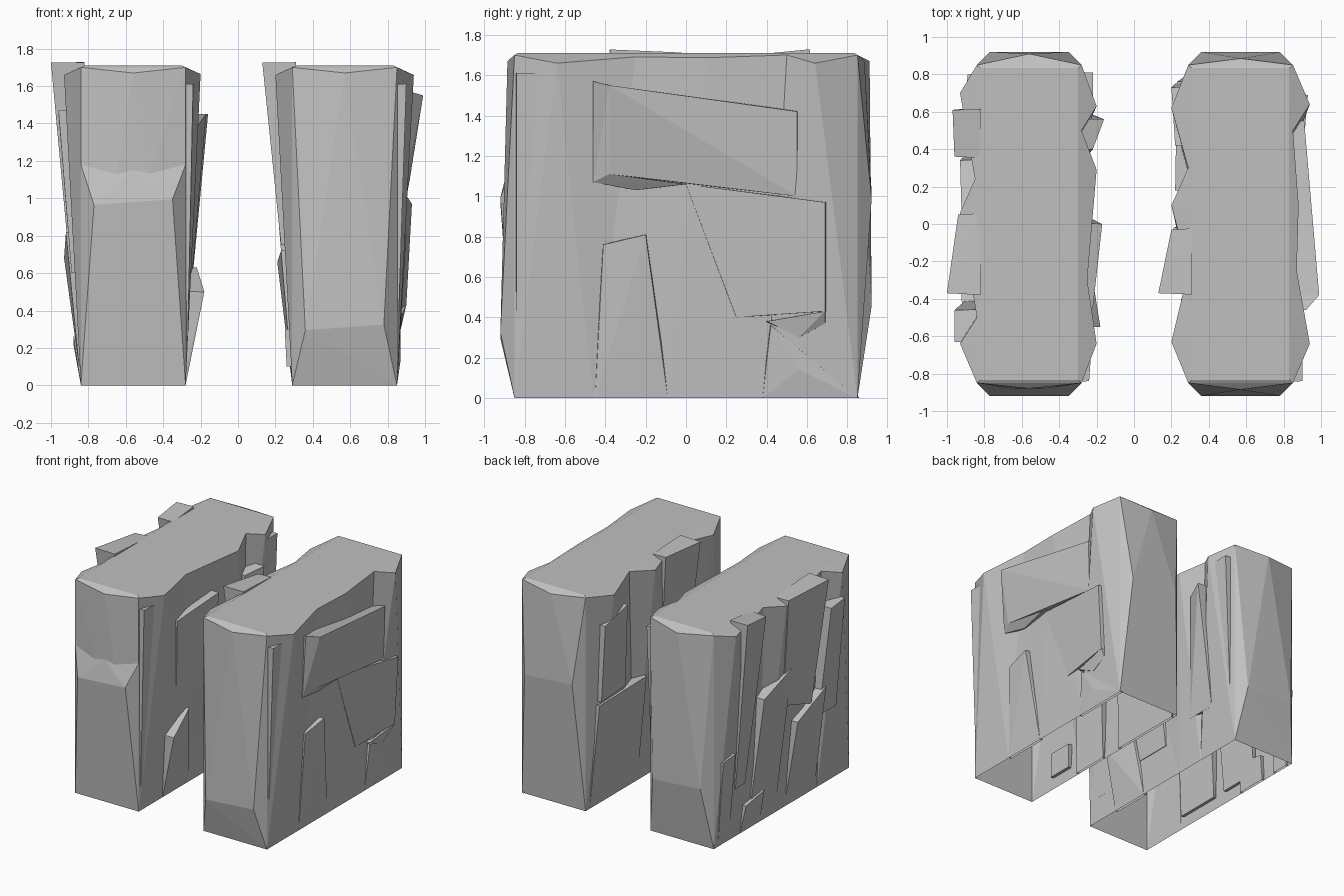
import bpy, bmesh

cube = bpy.data.objects.get("Cube")
if cube:
    bpy.data.objects.remove(cube, do_unlink=True)

stone = bpy.data.materials.new("grey_stone")
stone.use_nodes = True
GREY = (0.53, 0.53, 0.53, 1)
stone.diffuse_color = GREY
stone.node_tree.nodes["Principled BSDF"].inputs["Base Color"].default_value = GREY

HALF = 0.28   # half thickness of a wall at its foot
END = 0.85    # half length of a wall
CENTRE = {"left": 0.57, "right": -0.56}


def finish(name, bm, unwanted):
    """Remove open sides, then turn the mesh into an object."""
    bmesh.ops.recalc_face_normals(bm, faces=bm.faces)
    gone = [f for f in bm.faces if all(unwanted(v.co) for v in f.verts)]
    bmesh.ops.delete(bm, geom=gone, context='FACES')
    mesh = bpy.data.meshes.new(name)
    bm.to_mesh(mesh)
    bm.free()
    mesh.materials.append(stone)
    bpy.context.collection.objects.link(bpy.data.objects.new(name, mesh))


def on_ground(co):
    return co.z < 0.001


def on_end_plane(co):
    return abs(co.y) < END + 0.001


def hull(name, points, unwanted):
    bm = bmesh.new()
    for p in points:
        bm.verts.new(p)
    bmesh.ops.convex_hull(bm, input=bm.verts)
    loose = [v for v in bm.verts if not v.link_faces]
    bmesh.ops.delete(bm, geom=loose, context='VERTS')
    finish(name, bm, unwanted)


def core(block, plus, minus):
    """Wall body: side profiles of (top y, bulge, foot y), lofted from an open foot to the top."""
    cx = CENTRE[block]
    near, far = [(-END, 0, -END)], [(END, 0, END)]
    loop = [(1, p) for p in near + plus + far]
    loop += [(-1, p) for p in reversed(near + minus + far)]
    bm = bmesh.new()
    foot = [bm.verts.new((cx + s * HALF, p[2], 0)) for s, p in loop]
    brow = [bm.verts.new((cx + s * (HALF + p[1]), p[0], 1.70 - 0.45 * p[1])) for s, p in loop]
    crown = [bm.verts.new((cx + s * (HALF - 0.02), p[0] * 0.98, 1.71)) for s, p in loop]
    n = len(loop)
    for low, high in ((foot, brow), (brow, crown)):
        for i in range(n):
            j = (i + 1) % n
            bm.faces.new((low[i], low[j], high[j], high[i]))
    bm.faces.new(crown)
    bm.faces.new(foot[::-1])
    bmesh.ops.triangulate(bm, faces=bm.faces)
    finish(block + "_wall_core", bm, on_ground)


def end_cap(name, block, side, ridge, top, apex):
    """Bulging end of a wall, with a ridge across it at one height."""
    cx = CENTRE[block]
    pts = [(cx, side * apex, top - 0.03)]
    for s in (-1, 1):
        pts += [(cx + s * HALF, side * END, z) for z in (0, top)]
        pts.append((cx + s * (HALF - 0.07), side * 0.92, ridge - s * side * 0.015))
    hull(name, pts, on_end_plane)


def slab(name, block, side, quad):
    """Slab on a long face: four outer corners (y, z, height above the wall foot)."""
    cx = CENTRE[block]
    mid_y = sum(q[0] for q in quad) / 4
    mid_z = sum(q[1] for q in quad) / 4
    pts = []
    for y, z, out in quad:
        pts.append((cx + side * (HALF + out), y, z))
        pts.append((cx + side * (HALF - 0.02), mid_y + (y - mid_y) * 1.04,
                    max(0, mid_z + (z - mid_z) * 1.005)))
    hull(f"{block}_{name}", pts, on_ground)


# wall bodies
core("left",
     [(-.64, .09, -.46), (-.25, .02, -.1), (.1, .03, .1), (.5, .0, .4), (.64, .09, .62)],
     [(-.63, .09, -.55), (-.25, .0, -.3), (.1, .09, .1), (.3, .0, .25), (.62, .09, .5)])
core("right",
     [(-.64, .08, -.55), (-.3, .03, -.3), (.29, .08, .2), (.5, .0, .45), (.63, .08, .6)],
     [(-.64, .09, -.6), (-.5, .0, -.45), (.06, .09, 0), (.24, .01, .25), (.7, .09, .6)])

# wall ends
end_cap("left_front_end", "left", -1, 0.31, 1.70, .885)
end_cap("left_back_end", "left", 1, 1.0, 1.70, .885)
end_cap("right_back_end", "right", 1, 0.47, 1.70, .91)
end_cap("right_front_lower_end", "right", -1, 0.98, 1.18, .88)
brow = [(CENTRE["right"], -.88, 1.67)]
for s in (-1, 1):
    brow += [(CENTRE["right"] + s * HALF, -END, z) for z in (1.17, 1.7)]
    brow.append((CENTRE["right"] + s * 0.09, -.88, 1.13))
hull("right_front_brow", brow, on_end_plane)

# outer face of the left wall
slab("upper_outer_slab", "left", 1,
     [(-.38, 1.55, .14), (.55, 1.42, .06), (.55, 1.0, .05), (-.38, 1.11, .07)])
slab("upper_outer_slab_side", "left", 1,
     [(-.46, 1.57, .07), (-.38, 1.55, .14), (-.38, 1.11, .07), (-.46, 1.07, .04)])
slab("upper_outer_slab_underside", "left", 1,
     [(-.38, 1.11, .07), (0, 1.06, .05), (-.25, 1.03, .02), (-.46, 1.07, .04)])
slab("middle_outer_slab", "left", 1,
     [(0, 1.06, .02), (.69, .97, .08), (.69, .43, .05), (.25, .4, .01)])
slab("middle_outer_slab_underside", "left", 1,
     [(.4, .38, .03), (.69, .43, .05), (.69, .37, .02), (.56, .3, .02)])
slab("foot_facet", "left", 1,
     [(.38, 0, 0), (.85, 0, 0), (.56, .14, .02), (.42, .36, .02)])
slab("lower_outer_slab", "left", 1,
     [(-.41, .76, .03), (-.2, .81, .05), (-.09, 0, 0), (-.45, 0, 0)])
slab("front_outer_slab", "left", 1,
     [(-.84, 1.61, .05), (-.7, 1.61, .05), (-.6, .4, .01), (-.84, .4, .01)])

# inner face of the left wall
slab("tall_inner_slab", "left", -1,
     [(-.37, 1.725, .16), (-.03, 1.71, .09), (-.05, .75, .03), (-.33, .75, .06)])
slab("back_inner_slab", "left", -1,
     [(.42, 1.5, .07), (.73, 1.45, .09), (.75, .85, .07), (.42, .85, .05)])
slab("low_inner_slab", "left", -1,
     [(.18, .84, .07), (.76, .82, .06), (.8, 0, 0), (.2, 0, 0)])
slab("small_inner_slab", "left", -1,
     [(-.3, .72, .06), (-.02, .66, .08), (0, 0, 0), (-.3, 0, 0)])
slab("inner_chip", "left", -1,
     [(-.6, .3, .04), (-.4, .3, .04), (-.4, .1, .03), (-.6, .1, .03)])

# inner face of the right wall
slab("front_inner_slab", "right", 1,
     [(-.84, 1.61, .04), (-.7, 1.61, .05), (-.66, .2, .01), (-.84, .2, .01)])
slab("low_inner_wedge", "right", 1,
     [(-.55, .5, .10), (-.3, .63, .06), (-.22, 0, 0), (-.55, 0, 0)])
slab("middle_inner_slab", "right", 1,
     [(-.45, 1.38, .06), (0, 1.45, .11), (.05, .3, .01), (-.4, .3, .01)])
slab("back_inner_slab", "right", 1,
     [(.4, 1.42, .06), (.56, 1.45, .12), (.6, .4, .02), (.35, .4, .02)])
slab("corner_inner_slab", "right", 1,
     [(.68, 1.6, .06), (.81, 1.6, .06), (.81, .3, .01), (.68, .3, .01)])

# outer face of the right wall
slab("tall_back_slab", "right", -1,
     [(.36, 1.70, .12), (.61, 1.725, .13), (.62, .4, .03), (.5, .4, .03)])
slab("tall_middle_slab", "right", -1,
     [(-.37, 1.725, .16), (.05, 1.70, .10), (.05, .85, .05), (-.28, .75, .07)])
slab("tall_front_slab", "right", -1,
     [(-.63, 1.47, .12), (-.46, 1.45, .12), (-.4, .6, .05), (-.62, .6, .05)])
slab("low_middle_slab", "right", -1,
     [(-.02, 1.13, .08), (.34, 1.02, .09), (.42, .1, .01), (.08, .1, .01)])
slab("low_front_slab", "right", -1,
     [(-.45, .82, .08), (-.08, .68, .09), (-.05, .1, .01), (-.42, .1, .01)])
slab("low_back_slab", "right", -1,
     [(.66, .70, .06), (.8, .68, .05), (.8, 0, 0), (.66, 0, 0)])
slab("foot_chip", "right", -1,
     [(.27, .26, .04), (.5, .22, .04), (.52, 0, 0), (.27, 0, 0)])
